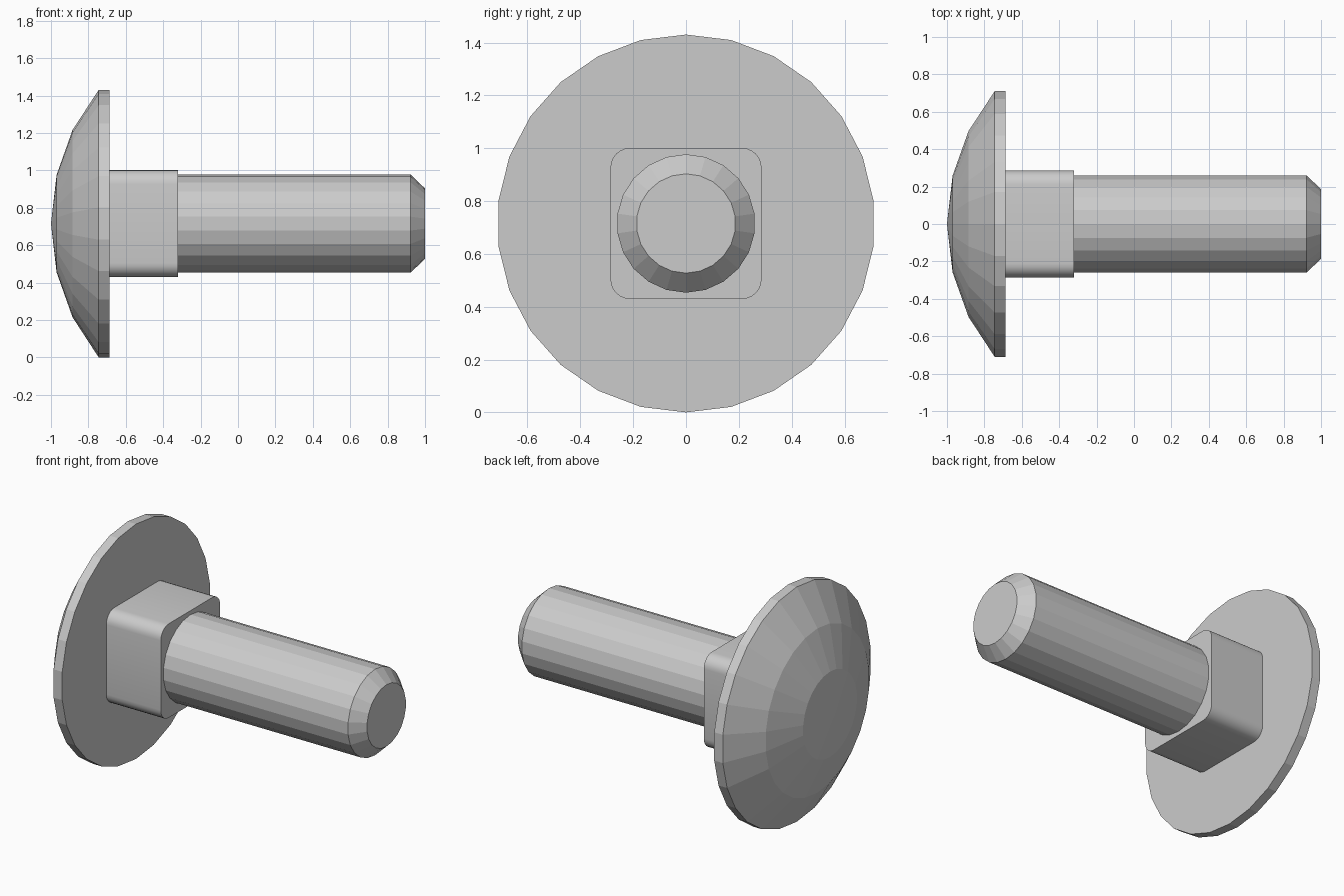
import bpy, bmesh, math

if "Cube" in bpy.data.objects:
    bpy.data.objects.remove(bpy.data.objects["Cube"])

CZ = 0.715  # height of the bolt axis

steel = bpy.data.materials.new("plain grey")
steel.diffuse_color = (0.6, 0.6, 0.6, 1)
steel.use_nodes = True
steel.node_tree.nodes["Principled BSDF"].inputs["Base Color"].default_value = steel.diffuse_color


def finish(name, bm):
    bmesh.ops.recalc_face_normals(bm, faces=bm.faces)
    mesh = bpy.data.meshes.new(name)
    bm.to_mesh(mesh)
    bm.free()
    mesh.materials.append(steel)
    obj = bpy.data.objects.new(name, mesh)
    bpy.context.collection.objects.link(obj)
    obj.location.z = CZ
    return obj


def lathe(name, profile, sides):
    """Turn (x, radius) points around the x axis, first vertex at the top."""
    bm = bmesh.new()
    rings = []
    for x, r in profile:
        if r == 0:
            rings.append([bm.verts.new((x, 0, 0))] * sides)
        else:
            rings.append([bm.verts.new((x, r * math.sin(math.tau * i / sides),
                                        r * math.cos(math.tau * i / sides)))
                          for i in range(sides)])
    for a, b in zip(rings, rings[1:]):
        for i in range(sides):
            j = (i + 1) % sides
            quad = list(dict.fromkeys((a[i], a[j], b[j], b[i])))
            bm.faces.new(quad)
    for ring in (rings[0], rings[-1]):
        if ring[0] is not ring[1]:
            bm.faces.new(ring)
    return finish(name, bm)


# Domed head with a thin straight rim
lathe("domed_head", [(-1, 0), (-0.97, 0.26), (-0.885, 0.5),
                     (-0.745, 0.715), (-0.687, 0.715)], 26)

# Round shank with a chamfered tip
lathe("shank", [(-0.33, 0.262), (0.923, 0.262), (1, 0.188)], 22)

# Square neck with rounded long edges
bm = bmesh.new()
bmesh.ops.create_cube(bm, size=1)
for v in bm.verts:
    v.co.x = -0.505 + v.co.x * 0.37
    v.co.y *= 0.572
    v.co.z *= 0.572
long_edges = [e for e in bm.edges
              if abs(e.verts[0].co.x - e.verts[1].co.x) > 0.1]
bmesh.ops.bevel(bm, geom=long_edges, offset=0.075, segments=6,
                profile=0.5, affect='EDGES')
neck = finish("square_neck", bm)
bpy.context.view_layer.objects.active = neck
neck.select_set(True)
bpy.ops.object.shade_smooth_by_angle(angle=math.radians(35))
